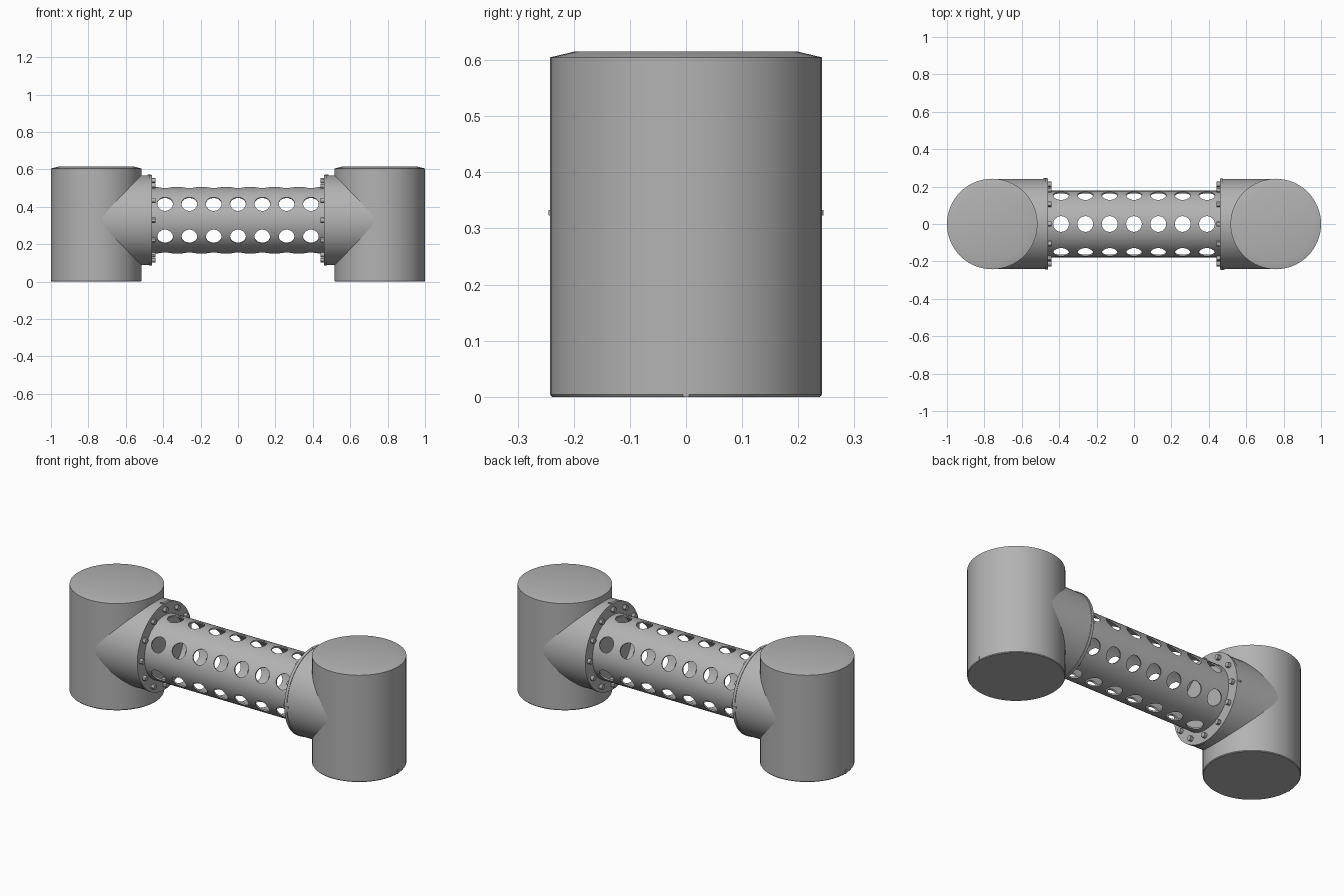
import bpy, bmesh
from math import pi, radians
from mathutils import Matrix, Vector

cube = bpy.data.objects.get("Cube")
if cube:
    bpy.data.objects.remove(cube, do_unlink=True)

AXIS_Z = 0.328      # height of the connecting tube axis
POST_X = 0.758      # distance of each upright from the centre
POST_R = 0.242
TO_X = Matrix.Rotation(pi / 2, 4, 'Y')

grey = bpy.data.materials.new("plain grey")
grey.use_nodes = True
colour = (0.45, 0.45, 0.45, 1)
grey.diffuse_color = colour
grey.node_tree.nodes["Principled BSDF"].inputs["Base Color"].default_value = colour


def finish(name, bm, smooth=True):
    """Turn a bmesh into an object with the shared material."""
    bmesh.ops.recalc_face_normals(bm, faces=bm.faces)
    mesh = bpy.data.meshes.new(name)
    bm.to_mesh(mesh)
    bm.free()
    mesh.materials.append(grey)
    ob = bpy.data.objects.new(name, mesh)
    bpy.context.collection.objects.link(ob)
    if smooth:
        smooth_sharp(ob)
    return ob


def smooth_sharp(ob):
    bpy.ops.object.select_all(action='DESELECT')
    ob.select_set(True)
    bpy.context.view_layer.objects.active = ob
    bpy.ops.object.shade_smooth_by_angle(angle=radians(30))


def lathe(name, profile, matrix, segments=64):
    """Spin a closed (radius, height) profile round z, then place it."""
    bm = bmesh.new()
    verts = [bm.verts.new((r, 0, h)) for r, h in profile]
    edges = [bm.edges.new((a, b)) for a, b in zip(verts, verts[1:])]
    bmesh.ops.spin(bm, geom=verts + edges, cent=(0, 0, 0), axis=(0, 0, 1),
                   angle=2 * pi, steps=segments)
    bmesh.ops.remove_doubles(bm, verts=bm.verts, dist=1e-5)
    bm.transform(matrix)
    return finish(name, bm)


def cylinder(bm, radius, depth, matrix, segments):
    bmesh.ops.create_cone(bm, cap_ends=True, segments=segments, radius1=radius,
                          radius2=radius, depth=depth, matrix=matrix)


def box(name, size, centre, turn):
    bm = bmesh.new()
    bmesh.ops.create_cube(bm, size=1, matrix=turn @ Matrix.Translation(centre)
                          @ Matrix.Diagonal((*size, 1)))
    return finish(name, bm, smooth=False)


# Two end joints, the second being the first turned half round
for side, angle in (("left", 0), ("right", pi)):
    turn = Matrix.Rotation(angle, 4, 'Z')
    along = turn @ Matrix.Translation((0, 0, AXIS_Z)) @ TO_X

    # Upright post with a shallow bevelled lid
    lathe(side + "_post",
          [(0, 0), (POST_R - 0.003, 0), (POST_R, 0.004), (POST_R, 0.605),
           (0.2, 0.615), (0, 0.615)],
          turn @ Matrix.Translation((POST_X, 0, 0)))

    # Side branch of the joint, ending in a thin flange
    lathe(side + "_branch",
          [(0, 0.475), (0.24, 0.475), (0.24, POST_X), (0, POST_X)], along)
    lathe(side + "_flange",
          [(0, 0.46), (0.243, 0.46), (0.243, 0.475), (0, 0.475)], along)

    # Ring of bolts on the flange face
    bm = bmesh.new()
    for i in range(12):
        spot = (along @ Matrix.Rotation(i * pi / 6, 4, 'Z')
                @ Matrix.Translation((0.212, 0, 0.453)))
        cylinder(bm, 0.014, 0.022, spot, 12)
    finish(side + "_flange_bolts", bm)

    # Small alignment marks on the post foot and flange
    box(side + "_foot_mark", (0.006, 0.01, 0.024), (0.998, 0, 0.012), turn)
    box(side + "_top_mark", (0.02, 0.01, 0.006),
        (0.475, 0, AXIS_Z + 0.242), turn)
    box(side + "_side_mark", (0.02, 0.006, 0.01),
        (0.475, -0.242, AXIS_Z), turn)

# Hollow connecting tube
tube = lathe("perforated_tube",
             [(0.17, -0.46), (0.178, -0.46), (0.178, 0.46), (0.17, 0.46),
              (0.17, -0.46)],
             Matrix.Translation((0, 0, AXIS_Z)) @ TO_X, 72)

# Six rows of seven round holes cut through the wall
bm = bmesh.new()
for row in range(6):
    spin = Matrix.Rotation(row * pi / 3, 4, 'X')
    for column in range(-3, 4):
        spot = (Matrix.Translation((column * 0.13, 0, AXIS_Z)) @ spin
                @ Matrix.Translation((0, 0, 0.18)))
        cylinder(bm, 0.042, 0.12, spot, 32)
cutter = finish("hole_cutter", bm, smooth=False)
cutter.hide_render = True
cut = tube.modifiers.new("holes", 'BOOLEAN')
cut.operation = 'DIFFERENCE'
cut.solver = 'EXACT'
cut.object = cutter
bpy.ops.object.select_all(action='DESELECT')
tube.select_set(True)
bpy.context.view_layer.objects.active = tube
bpy.ops.object.modifier_apply(modifier=cut.name)
bpy.data.objects.remove(cutter, do_unlink=True)
smooth_sharp(tube)
